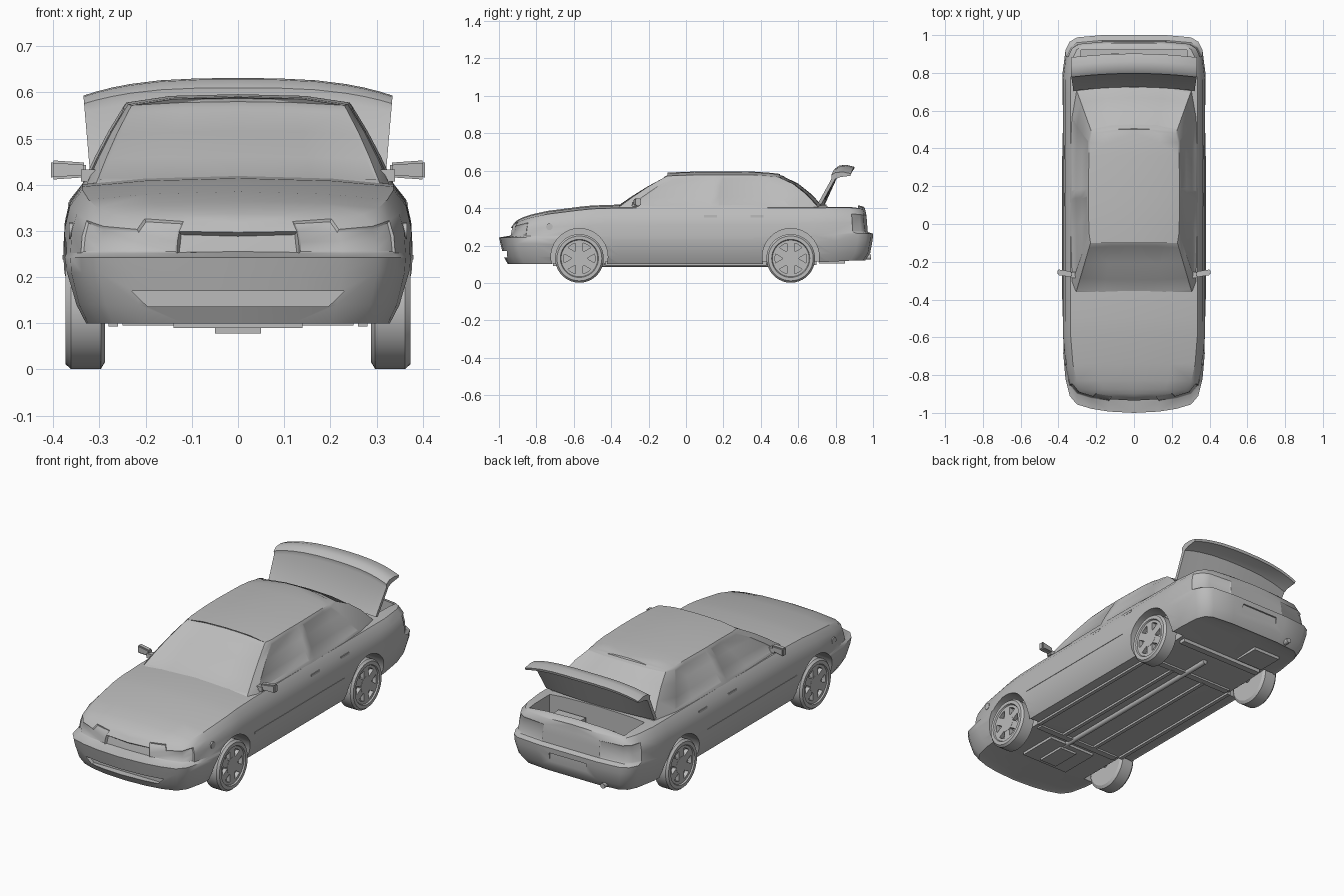
import bpy, bmesh, math
from mathutils import Matrix, Vector

cube = bpy.data.objects.get("Cube")
if cube:
    bpy.data.objects.remove(cube, do_unlink=True)

paint = bpy.data.materials.new("plain_grey")
paint.use_nodes = True
GREY = (0.5, 0.5, 0.5, 1)
paint.diffuse_color = GREY
paint.node_tree.nodes["Principled BSDF"].inputs["Base Color"].default_value = GREY


def finish(name, bm, angle=35):
    """Turn a bmesh into a shaded object."""
    station = bm.faces.layers.int.get("station")
    if station:
        bm.faces.layers.int.remove(station)
    mesh = bpy.data.meshes.new(name)
    bm.to_mesh(mesh)
    bm.free()
    ob = bpy.data.objects.new(name, mesh)
    bpy.context.collection.objects.link(ob)
    mesh.materials.append(paint)
    smooth(ob, angle)
    return ob


def smooth(ob, angle=35):
    bpy.ops.object.select_all(action='DESELECT')
    ob.select_set(True)
    bpy.context.view_layer.objects.active = ob
    bpy.ops.object.shade_smooth_by_angle(angle=math.radians(angle))


def add_box(bm, centre, size, rot=Matrix()):
    m = Matrix.Translation(centre) @ rot @ Matrix.Diagonal((*size, 1))
    return bmesh.ops.create_cube(bm, size=1, matrix=m)["verts"]


def add_cyl(bm, centre, radius, depth, axis='X', sides=32):
    rot = {'X': Matrix.Rotation(math.pi / 2, 4, 'Y'),
           'Y': Matrix.Rotation(math.pi / 2, 4, 'X'), 'Z': Matrix()}[axis]
    bmesh.ops.create_cone(bm, cap_ends=True, segments=sides, radius1=radius, radius2=radius,
                          depth=depth, matrix=Matrix.Translation(centre) @ rot)


def loft(columns):
    """Skin columns of points for one half, and mirror them across x = 0."""
    bm = bmesh.new()
    station = bm.faces.layers.int.new("station")
    for s in (1, -1):
        grid = [[bm.verts.new((s * x, y, z)) for x, y, z in col] for col in columns]
        for i, (a, b) in enumerate(zip(grid, grid[1:])):
            for k in range(len(a) - 1):
                f = bm.faces.new((a[k], a[k + 1], b[k + 1], b[k]))
                f[station] = i
    bmesh.ops.remove_doubles(bm, verts=bm.verts, dist=1e-4)
    bmesh.ops.holes_fill(bm, edges=[e for e in bm.edges if e.is_boundary])
    bmesh.ops.recalc_face_normals(bm, faces=bm.faces)
    return bm


def inset(bm, stations, sides, low, high, thickness, depth):
    """Inset the faces of some loft stations between two heights."""
    station = bm.faces.layers.int["station"]
    bm.normal_update()
    faces = []
    for f in bm.faces:
        c = f.calc_center_median()
        if f[station] in stations and low < c.z < high and any(s * c.x > 0 for s in sides):
            faces.append(f)
    bmesh.ops.inset_region(bm, faces=faces, thickness=thickness, depth=depth)


def interp(table, t):
    if t <= table[0][0]:
        return table[0][1]
    for (a, u), (b, v) in zip(table, table[1:]):
        if t <= b:
            return u + (v - u) * (t - a) / (b - a)
    return table[-1][1]


# Lower body: plan outlines stacked from floor to deck
FRONT = [(0, 0), (.35, .007), (.6, .022), (.8, .045), (.9, .09), (.96, .18), (1, .35)]
REAR = [(1, .2), (.96, .08), (.9, .035), (.8, .012), (.45, 0), (0, 0)]
MID = [-.5, -.35, -.2, 0, .2, .4, .55, .68]
DECK = [(-.94, .31), (-.85, .345), (-.7, .376), (-.5, .396), (-.38, .401), (.9, .402), (.97, .39)]
TAIL_RISE = [(.5, 0), (.9, .02)]
# height, half width, front, rear
LOW = [(.104, .325, -.945, .95), (.1, .338, -.952, .958), (.14, .358, -.975, .985),
       (.21, .376, -.992, .998), (.243, .378, -1, 1), (.252, .378, -.945, .972)]
# share of the way up to the deck, half width, front, rear
HIGH = [(.4, .375, -.94, .968), (.75, .364, -.935, .965), (1, .337, -.92, .958)]


def outline(half, front, rear, i):
    if i < len(FRONT):
        return half * FRONT[i][0], front + FRONT[i][1]
    i -= len(FRONT)
    if i < len(MID):
        return half, MID[i]
    return half * REAR[i - len(MID)][0], rear - REAR[i - len(MID)][1]


columns = []
for i in range(len(FRONT) + len(MID) + len(REAR)):
    col = []
    for z, w, f, r in LOW:
        x, y = outline(w, f, r, i)
        col.append((x, y, z + interp(TAIL_RISE, y)))
    base = col[-1][2]
    for share, w, f, r in HIGH:
        x, y = outline(w, f, r, i)
        col.append((x, y, base + share * (interp(DECK, y) - base)))
    x, y, z = col[-1]
    crown = .018 * x / .336
    col += [(x * .6, y, z + crown * .7), (0, y, z + crown)]
    columns.append([(0, col[0][1], col[0][2])] + col)
bm = loft(columns)
last = len(columns) - 2
inset(bm, (0,), (1, -1), .255, .3, .006, -.012)
for s in (1, -1):
    inset(bm, (1, 2, 3), (s,), .255, .315, .006, -.004)
    inset(bm, (last - 3, last - 2, last - 1), (s,), .28, .365, .008, -.004)
body = finish("body_shell", bm)

# Openings: wheel arches, boot, intake and number plate
WHEELS = [(s, y) for s in (1, -1) for y in (-.57, .56)]
bm = bmesh.new()
for s, y in WHEELS:
    add_cyl(bm, (s * .36, y, .139), .152, .18, sides=40)
add_box(bm, (0, .835, .4), (.56, .17, .28))
for v in add_box(bm, (0, -.98, .153), (.46, .09, .034)):
    if v.co.z < .15:
        v.co.x *= .85
add_box(bm, (0, 1, .21), (.22, .02, .05))
cutter = finish("opening_cutter", bm)
cutter.hide_render = True
mod = body.modifiers.new("openings", 'BOOLEAN')
mod.object, mod.operation, mod.solver = cutter, 'DIFFERENCE', 'EXACT'
bpy.context.view_layer.objects.active = body
bpy.ops.object.modifier_apply(modifier=mod.name)
bpy.data.objects.remove(cutter, do_unlink=True)
smooth(body)

# Cabin: foot of the glass joined to the roof rim, station by station
BASE = [(0, -.385), (.16, -.383), (.308, -.365), (.328, -.31), (.336, -.05), (.338, .13),
        (.338, .17), (.336, .42), (.33, .56), (.305, .71), (.16, .738), (0, .743)]
ROOF = [(0, -.09, .58), (.12, -.092, .578), (.23, -.1, .572), (.238, -.05, .574),
        (.241, .07, .578), (.242, .15, .578), (.242, .19, .578), (.238, .36, .577),
        (.234, .43, .573), (.222, .48, .569), (.12, .5, .574), (0, .505, .576)]
columns = []
for (bx, by), (rx, ry, rz) in zip(BASE, ROOF):
    foot, rim = Vector((bx, by, .4)), Vector((rx, ry, rz))
    bulge = .12 if by > .6 else .04
    col = []
    for t in (0, .06, .3, .6, .92, 1):
        p = foot.lerp(rim, t)
        p.z += bulge * t * (1 - t)
        col.append(tuple(p))
    rise = .018 * min(1, rx / .24)
    col += [(rx * .6, ry, rz + rise * .8), (0, ry, rz + rise)]
    columns.append([(0, by, .4)] + col)
bm = loft(columns)
for stations, sides in (((0, 1), (1, -1)), ((9, 10), (1, -1)), ((3, 4), (1,)), ((3, 4), (-1,)),
                        ((6, 7), (1,)), ((6, 7), (-1,))):
    inset(bm, stations, sides, .412, .565, .008, -.003)
finish("cabin", bm, 30)

# Raised boot lid with a spoiler along its edge
LID = [(.725, .425), (.798, .587), (.797, .61), (.82, .628), (.86, .631), (.902, .62),
       (.898, .606), (.845, .598), (.818, .585), (.743, .42)]
columns = []
for u in (0, .25, .5, .7, .82, .92, 1):
    col = [(u * (.32 + .07 * max(0, z - .42)), y - .02 * u * u,
            z - .18 * u ** 3 * max(0, z - .42)) for y, z in LID]
    columns.append(col + col[:1])
finish("boot_lid", loft(columns))

# Wheels: turned tyre, six broad spokes and a hub
TYRE = [(.288, 0), (.288, .115), (.297, .13), (.362, .13), (.373, .12), (.373, .102),
        (.366, .098), (.366, .084), (.345, .084), (.345, 0)]
for s, y in WHEELS:
    bm = bmesh.new()
    pts = [bm.verts.new((s * x, 0, r)) for x, r in TYRE]
    edges = [bm.edges.new(pair) for pair in zip(pts, pts[1:])]
    bmesh.ops.spin(bm, geom=pts + edges, axis=(1, 0, 0), cent=(0, 0, 0),
                   angle=math.tau, steps=36, use_duplicate=False)
    bmesh.ops.remove_doubles(bm, verts=bm.verts, dist=1e-4)
    bmesh.ops.recalc_face_normals(bm, faces=bm.faces)
    for k in range(6):
        turn = Matrix.Rotation(k * math.tau / 6, 4, 'X')
        add_box(bm, turn @ Vector((s * .354, 0, .055)), (.024, .04, .065), turn)
    add_cyl(bm, (s * .354, 0, 0), .045, .026, sides=24)
    bmesh.ops.translate(bm, verts=bm.verts, vec=(0, y, .131))
    finish(f"{'front' if y < 0 else 'rear'}_wheel_{'left' if s > 0 else 'right'}", bm, 30)

# Side fittings: mirrors, handles, trim strips and round markers
for s, side in ((1, "left"), (-1, "right")):
    bm = bmesh.new()
    verts = add_box(bm, (s * .367, -.255, .432), (.076, .03, .042))
    for v in verts:
        if s * v.co.x < .36:
            v.co.z = .432 + (v.co.z - .432) * .75
            v.co.y -= .012
    bmesh.ops.bevel(bm, geom=bm.edges[:], offset=.005, segments=2, affect='EDGES')
    add_box(bm, (s * .325, -.27, .42), (.03, .03, .025))
    finish("door_mirror_" + side, bm)
    bm = bmesh.new()
    for y in (.13, .38):
        add_box(bm, (s * .363, y, .356), (.01, .07, .012))
    add_box(bm, (s * .376, -.02, .243), (.008, .76, .01))
    add_cyl(bm, (s * .353, -.73, .3), .018, .025, sides=16)
    finish("side_fittings_" + side, bm)

# Underbody: rails, cross members, axles, sump and exhaust
bm = bmesh.new()
for x in (-.1, .1, -.27, .27):
    add_box(bm, (x, 0, .105), (.02, .86, .024))
for y in (-.45, .44, .68):
    add_box(bm, (0, y, .11), (.5, .035, .03))
for y in (-.57, .56):
    add_cyl(bm, (0, y, .131), .018, .6, sides=12)
add_box(bm, (0, -.6, .11), (.28, .22, .04))
add_box(bm, (0, -.6, .1), (.1, .16, .044))
add_cyl(bm, (.03, 0, .1), .014, 1.2, 'Y', 12)
add_cyl(bm, (-.2, .86, .138), .014, .26, 'Y', 12)
add_box(bm, (-.17, .78, .125), (.16, .14, .04))
finish("underbody", bm)

# Boot contents
bm = bmesh.new()
add_cyl(bm, (-.1, .835, .29), .07, .06, 'Z', 24)
add_box(bm, (.14, .8, .3), (.16, .08, .09))
finish("boot_contents", bm)
